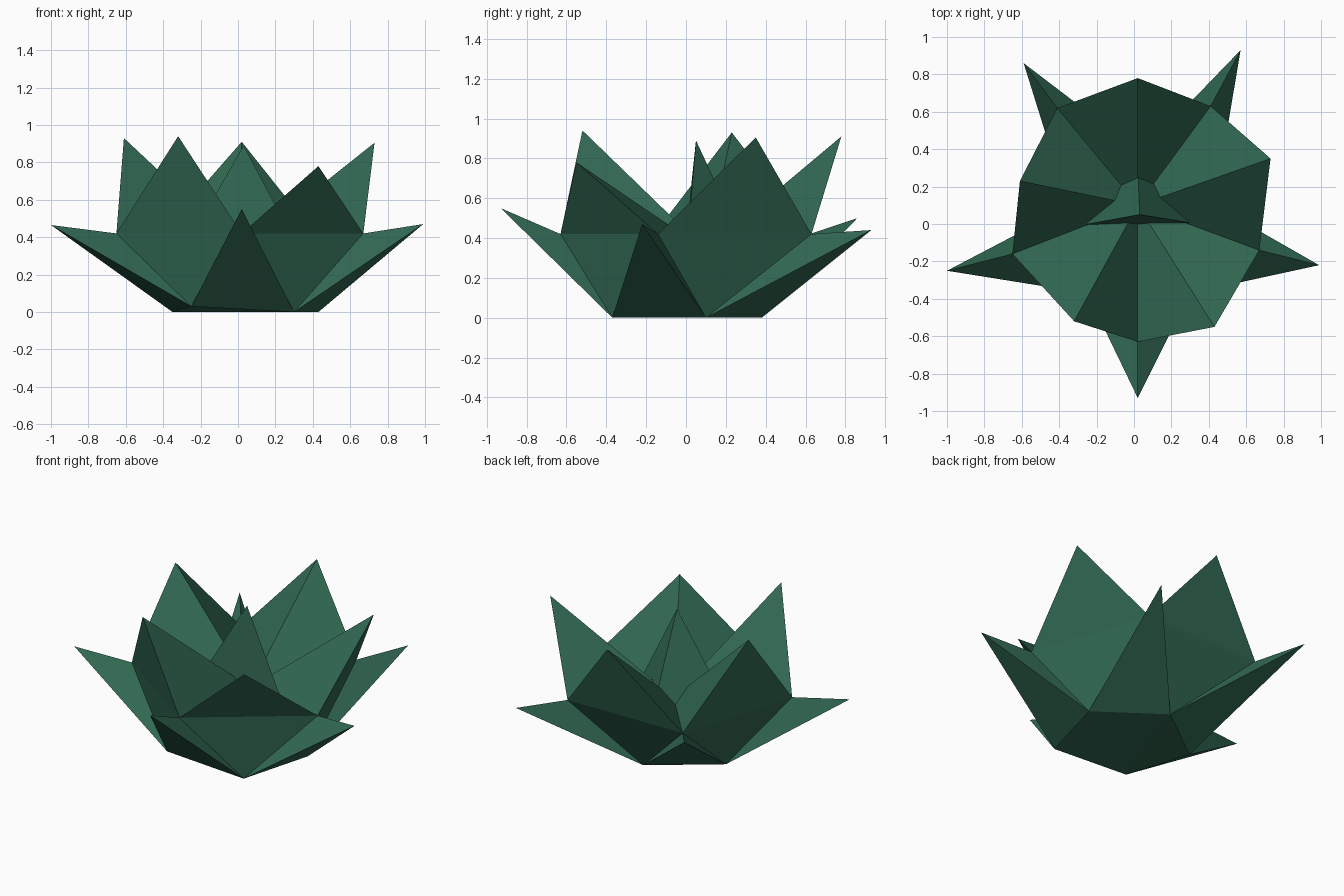
import bpy, bmesh

if "Cube" in bpy.data.objects:
    bpy.data.objects.remove(bpy.data.objects["Cube"])

green = bpy.data.materials.new("deep leaf green")
green.diffuse_color = (0.031, 0.140, 0.086, 1)
green.use_nodes = True
green.node_tree.nodes["Principled BSDF"].inputs["Base Color"].default_value = green.diffuse_color

# Key points, one per fifth of a turn, counter-clockwise from the front
base = [(-.25, -.37, .03), (.30, -.37, 0), (.43, .10, 0), (.04, .38, 0), (-.35, .09, 0)]
valley = [(.02, -.63, .42), (.67, -.14, .42), (.41, .63, .42), (-.41, .62, .42), (-.65, -.16, .42)]
outer_tip = [(.02, -.93, .55), (.99, -.22, .47), (.57, .93, .44), (-.59, .86, .50), (-1, -.25, .465)]
upper_tip = [(.43, -.55, .78), (.73, .35, .905), (.02, .78, .91), (-.61, .23, .93), (-.32, -.52, .94)]
heart = (.02, .10, .34)


def make(name, tris):
    """Flat-faced object from triangles or polygons of points."""
    bm = bmesh.new()
    for t in tris:
        bm.faces.new([bm.verts.new(p) for p in t])
    bmesh.ops.remove_doubles(bm, verts=bm.verts, dist=1e-4)
    bmesh.ops.recalc_face_normals(bm, faces=bm.faces)
    me = bpy.data.meshes.new(name)
    bm.to_mesh(me)
    bm.free()
    me.materials.append(green)
    ob = bpy.data.objects.new(name, me)
    bpy.context.collection.objects.link(ob)
    return ob


# Outer spikes, upper petals and base, all one closed shell
shell = [[base[0], base[2], base[1]], [base[0], base[3], base[2]], [base[0], base[4], base[3]]]
for i in range(5):
    j = (i + 1) % 5
    p, q, v, w = base[i], base[j], valley[i], valley[j]
    s, t = outer_tip[i], upper_tip[i]
    shell += [(p, q, s), (q, v, s), (v, p, s)]        # outer leaf
    shell += [(q, w, v)]                              # cup wall under petal
    shell += [(v, w, t), (w, heart, t), (heart, v, t)]  # upper petal
make("leaf_rosette", shell)

# Three-sided central bud rising from the heart
tip = (.03, .05, .89)
a, b, c = (.345, .00, .30), (-.31, -.012, .30), (.02, .325, .30)
make("central_bud", [(a, c, tip), (c, b, tip), (b, a, tip), (a, b, c)])
